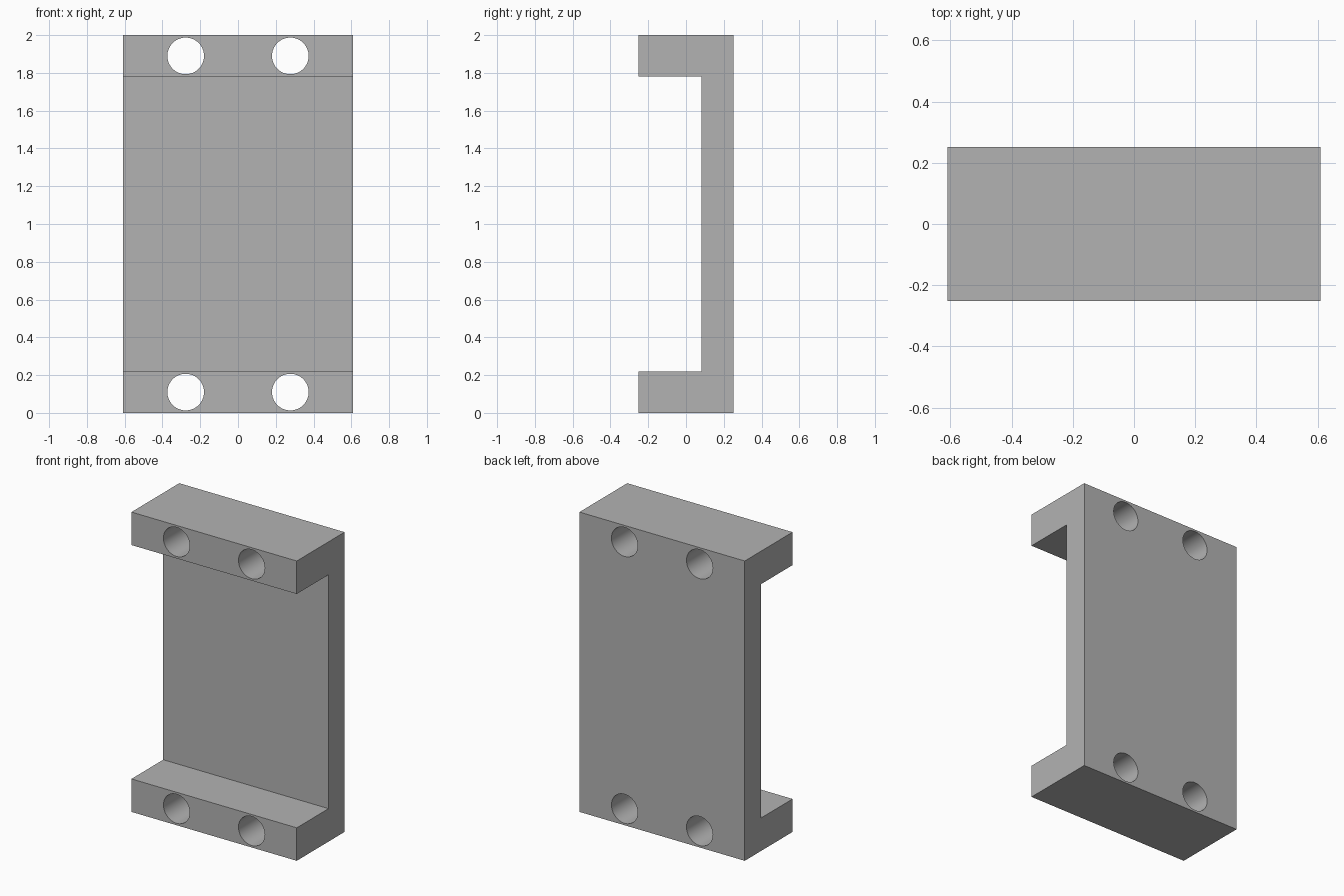
import bpy
import bmesh
from math import pi
from mathutils import Matrix

cube = bpy.data.objects.get("Cube")
if cube:
    bpy.data.objects.remove(cube, do_unlink=True)

HALF_WIDTH, HALF_DEPTH, HEIGHT = 0.61, 0.252, 2.0
WEB_FRONT, LIP = 0.083, 0.22
HOLE_X, HOLE_Z, HOLE_RADIUS = 0.277, 0.11, 0.097


def make_object(name, bm):
    bmesh.ops.recalc_face_normals(bm, faces=bm.faces)
    mesh = bpy.data.meshes.new(name)
    bm.to_mesh(mesh)
    bm.free()
    obj = bpy.data.objects.new(name, mesh)
    bpy.context.collection.objects.link(obj)
    return obj


# Plain grey material
grey = bpy.data.materials.new("plain_grey")
grey.use_nodes = True
colour = (0.45, 0.45, 0.45, 1)
grey.diffuse_color = colour
grey.node_tree.nodes["Principled BSDF"].inputs["Base Color"].default_value = colour

# Channel bracket: C-shaped side profile extruded across the width
profile = [
    (-HALF_DEPTH, 0), (HALF_DEPTH, 0), (HALF_DEPTH, HEIGHT), (-HALF_DEPTH, HEIGHT),
    (-HALF_DEPTH, HEIGHT - LIP), (WEB_FRONT, HEIGHT - LIP),
    (WEB_FRONT, LIP), (-HALF_DEPTH, LIP),
]
bm = bmesh.new()
side = bm.faces.new([bm.verts.new((-HALF_WIDTH, y, z)) for y, z in profile])
extruded = bmesh.ops.extrude_face_region(bm, geom=[side], use_keep_orig=True)
bmesh.ops.translate(bm, vec=(2 * HALF_WIDTH, 0, 0),
                    verts=[v for v in extruded["geom"] if isinstance(v, bmesh.types.BMVert)])
bracket = make_object("channel_bracket", bm)
bracket.data.materials.append(grey)

# Four bolt holes running front to back through the lips
bm = bmesh.new()
for x in (-HOLE_X, HOLE_X):
    for z in (HOLE_Z, HEIGHT - HOLE_Z):
        bmesh.ops.create_cone(
            bm, cap_ends=True, segments=64, radius1=HOLE_RADIUS, radius2=HOLE_RADIUS,
            depth=4 * HALF_DEPTH,
            matrix=Matrix.Translation((x, 0, z)) @ Matrix.Rotation(pi / 2, 4, "X"))
cutter = make_object("bolt_hole_cutter", bm)
cutter.data.materials.append(grey)
cutter.hide_render = True

drill = bracket.modifiers.new("bolt_holes", "BOOLEAN")
drill.operation = "DIFFERENCE"
drill.solver = "EXACT"
drill.object = cutter

# Apply the holes, then smooth only the hole walls
bpy.ops.object.select_all(action="DESELECT")
bracket.select_set(True)
bpy.context.view_layer.objects.active = bracket
bpy.ops.object.modifier_apply(modifier=drill.name)
bpy.data.objects.remove(cutter, do_unlink=True)
bpy.ops.object.shade_smooth_by_angle(angle=pi / 6)
